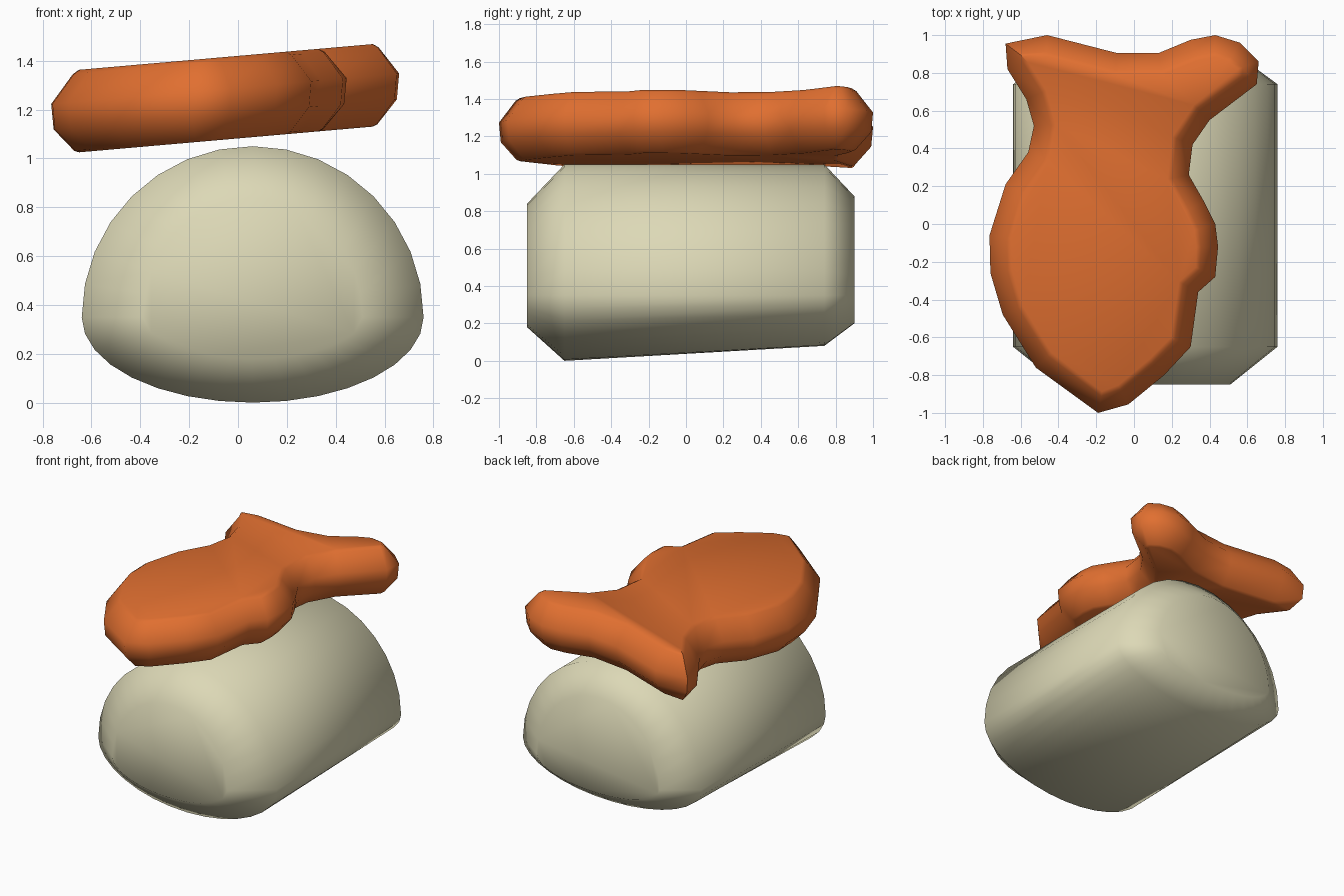
import bpy, math
from mathutils import Vector

if "Cube" in bpy.data.objects:
    bpy.data.objects.remove(bpy.data.objects["Cube"])

def material(name, rgb):
    m = bpy.data.materials.new(name)
    m.diffuse_color = (*rgb, 1)
    m.use_nodes = True
    m.node_tree.nodes["Principled BSDF"].inputs["Base Color"].default_value = m.diffuse_color
    return m

def loft(name, rings, mat):
    """Skin a stack of closed rings and cap both ends."""
    n = len(rings[0])
    verts = [p for r in rings for p in r]
    faces = [list(range(n))[::-1], [(len(rings) - 1) * n + i for i in range(n)]]
    for k in range(len(rings) - 1):
        for i in range(n):
            j = (i + 1) % n
            faces.append((k * n + i, k * n + j, (k + 1) * n + j, (k + 1) * n + i))
    me = bpy.data.meshes.new(name)
    me.from_pydata(verts, [], faces)
    me.materials.append(mat)
    ob = bpy.data.objects.new(name, me)
    bpy.context.collection.objects.link(ob)
    bpy.context.view_layer.objects.active = ob
    ob.select_set(True)
    bpy.ops.object.mode_set(mode='EDIT')
    bpy.ops.mesh.select_all(action='SELECT')
    bpy.ops.mesh.normals_make_consistent(inside=False)
    bpy.ops.object.mode_set(mode='OBJECT')
    bpy.ops.object.shade_smooth_by_angle(angle=math.radians(60))
    ob.select_set(False)
    return ob

rice = material("rice cream", (0.72, 0.69, 0.47))
orange = material("topping orange", (0.75, 0.16, 0.03))

# Rice block: half-round top over a shallow curved base, with bevelled ends
def rice_ring(y, width, top, bottom, mid=0.35):
    ring = []
    for i in range(32):
        a = math.tau * i / 32
        h = top - mid if math.sin(a) > 0 else mid - bottom
        ring.append((0.06 + width * math.cos(a), y, mid + h * math.sin(a)))
    return ring

loft("rice_block", [rice_ring(-0.85, 0.45, 0.84, 0.18),
                    rice_ring(-0.65, 0.70, 1.05, 0.0),
                    rice_ring(0.74, 0.70, 1.05, 0.08),
                    rice_ring(0.90, 0.48, 0.88, 0.20)], rice)

# Topping: fish-tailed outline, rounded edge, tilted slightly up to the right
outline = [Vector(p) for p in (
    (-0.19, -1.0), (-0.03, -0.955), (0.16, -0.8), (0.30, -0.65), (0.34, -0.36),
    (0.43, -0.28), (0.445, -0.12), (0.43, 0.0), (0.37, 0.12), (0.29, 0.26),
    (0.31, 0.42), (0.40, 0.55), (0.65, 0.74), (0.66, 0.86), (0.56, 0.96),
    (0.43, 1.0), (0.30, 0.975), (0.13, 0.905), (-0.09, 0.905), (-0.46, 1.0),
    (-0.68, 0.955), (-0.67, 0.82), (-0.57, 0.66), (-0.53, 0.52), (-0.56, 0.38),
    (-0.68, 0.21), (-0.765, -0.06), (-0.76, -0.26), (-0.695, -0.48), (-0.52, -0.76))]

def topping_ring(inset, height):
    ring = []
    for i, p in enumerate(outline):
        a = (p - outline[i - 1]).normalized()
        b = (outline[(i + 1) % len(outline)] - p).normalized()
        t = (a + b).normalized()
        q = p + Vector((-t.y, t.x)) * inset
        ring.append((q.x, q.y, 1.25 + 0.0875 * q.x + height))
    return ring

loft("topping", [topping_ring(d, h) for d, h in (
    (0.115, -0.168), (0.095, -0.16), (0.01, -0.065), (0.0, 0.04),
    (0.09, 0.155), (0.115, 0.17))], orange)
